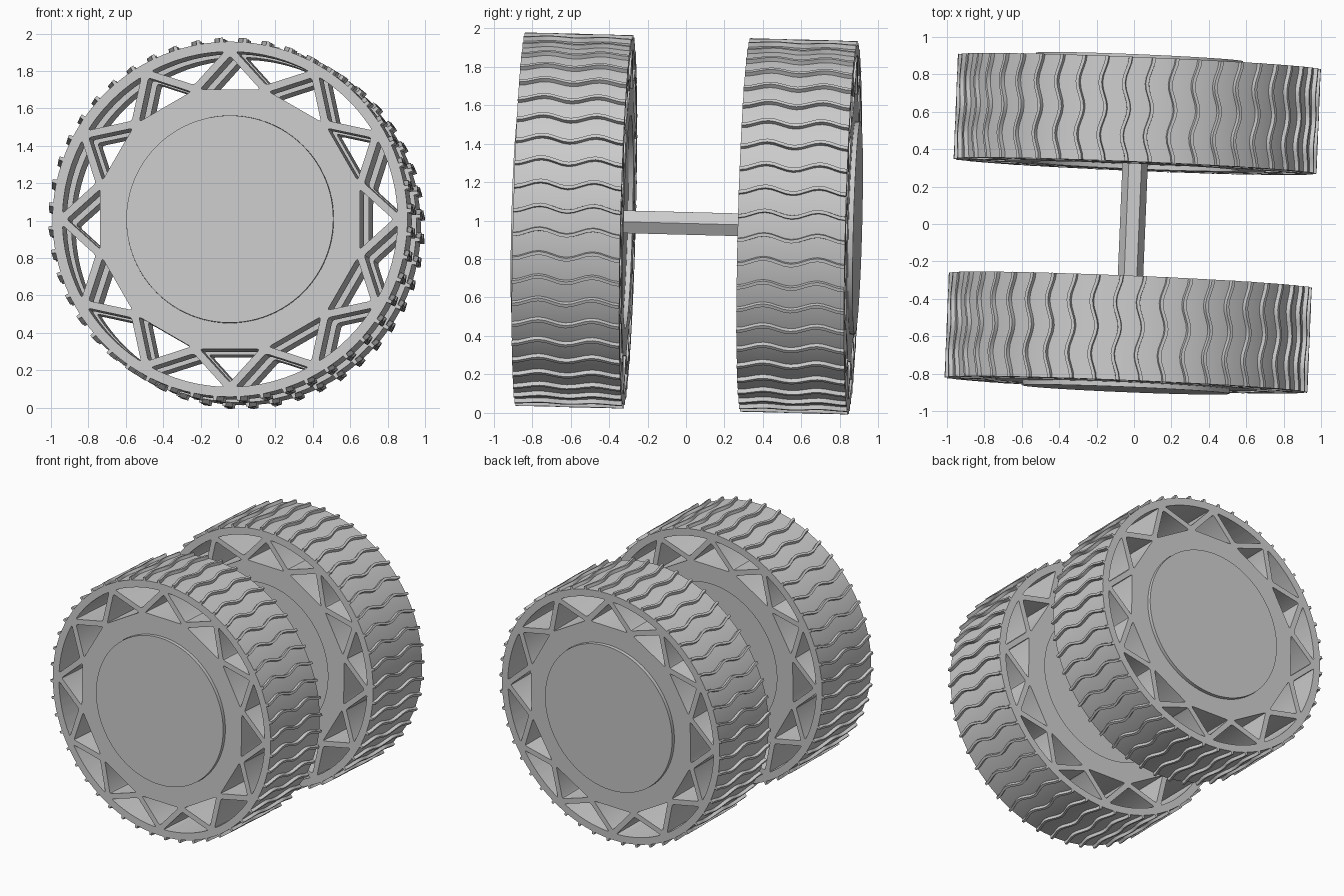
import bpy, bmesh
from math import sin, cos, pi, radians
from mathutils import Matrix, Vector

cube = bpy.data.objects.get("Cube")
if cube:
    bpy.data.objects.remove(cube, do_unlink=True)

TYRE_R, RIB_R, HUB_R = 0.95, 0.972, 0.555
INNER, OUTER, SHIFT = 0.305, 0.865, 0.025
TRUSSES, RIBS = 12, 48

grey = bpy.data.materials.new("plain grey")
grey.use_nodes = True
grey.diffuse_color = (0.6, 0.6, 0.6, 1)
grey.node_tree.nodes["Principled BSDF"].inputs["Base Color"].default_value = (0.6, 0.6, 0.6, 1)

# Slightly tilted frame: local z runs along the axle towards the front
forward = Vector((-0.0415, -1, 0.026)).normalized()
side = Vector((1, -0.0415, 0)).normalized()
up = forward.cross(side).normalized()
side = up.cross(forward)
frame = Matrix((side, up, forward)).transposed().to_4x4()
frame = Matrix.Translation((-0.007, 0.004, 0.985)) @ frame


def polar(r, a):
    return Vector((r * cos(a), r * sin(a)))


def circle(r, n=96):
    return [polar(r, 2 * pi * i / n) for i in range(n)]


def rounded(points, size=0.014):
    """Soften the corners of a closed outline."""
    result = []
    for i, p in enumerate(points):
        a, b = points[i - 1] - p, points[(i + 1) % len(points)] - p
        a = a.normalized() * min(size, a.length * 0.4)
        b = b.normalized() * min(size, b.length * 0.4)
        result += [p + a, p + (a + b) * 0.25, p + b]
    return result


def finish(name, mesh):
    obj = bpy.data.objects.new(name, mesh)
    bpy.context.collection.objects.link(obj)
    mesh.materials.clear()
    mesh.materials.append(grey)
    mesh.transform(frame)
    bpy.ops.object.select_all(action='DESELECT')
    obj.select_set(True)
    bpy.context.view_layer.objects.active = obj
    bpy.ops.object.shade_smooth_by_angle(angle=radians(25))
    return obj


def extruded(name, outlines, low, high):
    """Fill nested outlines and extrude them along the axle."""
    curve = bpy.data.curves.new(name + "_profile", 'CURVE')
    curve.dimensions = '2D'
    curve.fill_mode = 'BOTH'
    curve.extrude = (high - low) / 2
    for outline in outlines:
        spline = curve.splines.new('POLY')
        spline.points.add(len(outline) - 1)
        for point, co in zip(spline.points, outline):
            point.co = (co.x, co.y, 0, 1)
        spline.use_cyclic_u = True
    temp = bpy.data.objects.new(name + "_profile", curve)
    bpy.context.collection.objects.link(temp)
    bpy.context.view_layer.update()
    mesh = bpy.data.meshes.new_from_object(
        temp.evaluated_get(bpy.context.evaluated_depsgraph_get()))
    bpy.data.objects.remove(temp, do_unlink=True)
    bm = bmesh.new()
    bm.from_mesh(mesh)
    bmesh.ops.remove_doubles(bm, verts=bm.verts, dist=0.0001)
    bmesh.ops.recalc_face_normals(bm, faces=bm.faces)
    bm.to_mesh(mesh)
    bm.free()
    mesh.transform(Matrix.Translation((0, 0, (low + high) / 2)))
    return finish(name, mesh)


def truss_holes():
    """Alternating triangles around the wheel, leaving zigzag struts."""
    holes = []
    half = radians(13)
    for i in range(TRUSSES):
        a = 2 * pi * i / TRUSSES
        b = a + pi / TRUSSES
        holes.append(rounded([polar(0.873, a), polar(0.713, a + half), polar(0.713, a - half)]))
        arc = [polar(0.897, b - half + half * k / 3) for k in range(7)]
        holes.append(rounded([polar(0.744, b)] + arc))
    return holes


def tread(name, low, high, steps=16):
    """Wavy ribs lying across the tyre."""
    bm = bmesh.new()
    for i in range(RIBS):
        rows = []
        for k in range(steps + 1):
            t = k / steps
            a = 2 * pi * (i + 0.5) / RIBS - 0.017 * cos(4 * pi * t)
            z = low + (high - low) * t
            section = [(TYRE_R - 0.01, -0.012), (RIB_R, -0.009), (RIB_R, 0.009), (TYRE_R - 0.01, 0.012)]
            rows.append([bm.verts.new((*polar(r, a + da), z)) for r, da in section])
        for p, q in zip(rows, rows[1:]):
            for j in range(4):
                n = (j + 1) % 4
                bm.faces.new((p[j], p[n], q[n], q[j]))
        bm.faces.new(rows[0])
        bm.faces.new(rows[-1])
    bmesh.ops.recalc_face_normals(bm, faces=bm.faces)
    mesh = bpy.data.meshes.new(name)
    bm.to_mesh(mesh)
    bm.free()
    return finish(name, mesh)


# Wheels, hubs pushed outward, and tread
for label, sign in (("front", 1), ("rear", -1)):
    low, high = sorted((sign * INNER, sign * OUTER))
    extruded(label + "_wheel", [circle(TYRE_R), circle(HUB_R)] + truss_holes(), low, high)
    extruded(label + "_hub", [circle(HUB_R - 0.001)], low + sign * SHIFT, high + sign * SHIFT)
    tread(label + "_tread", low, high)

# Hexagonal axle
extruded("axle", [circle(0.068, 6)], -INNER - 2 * SHIFT, INNER + 2 * SHIFT)
